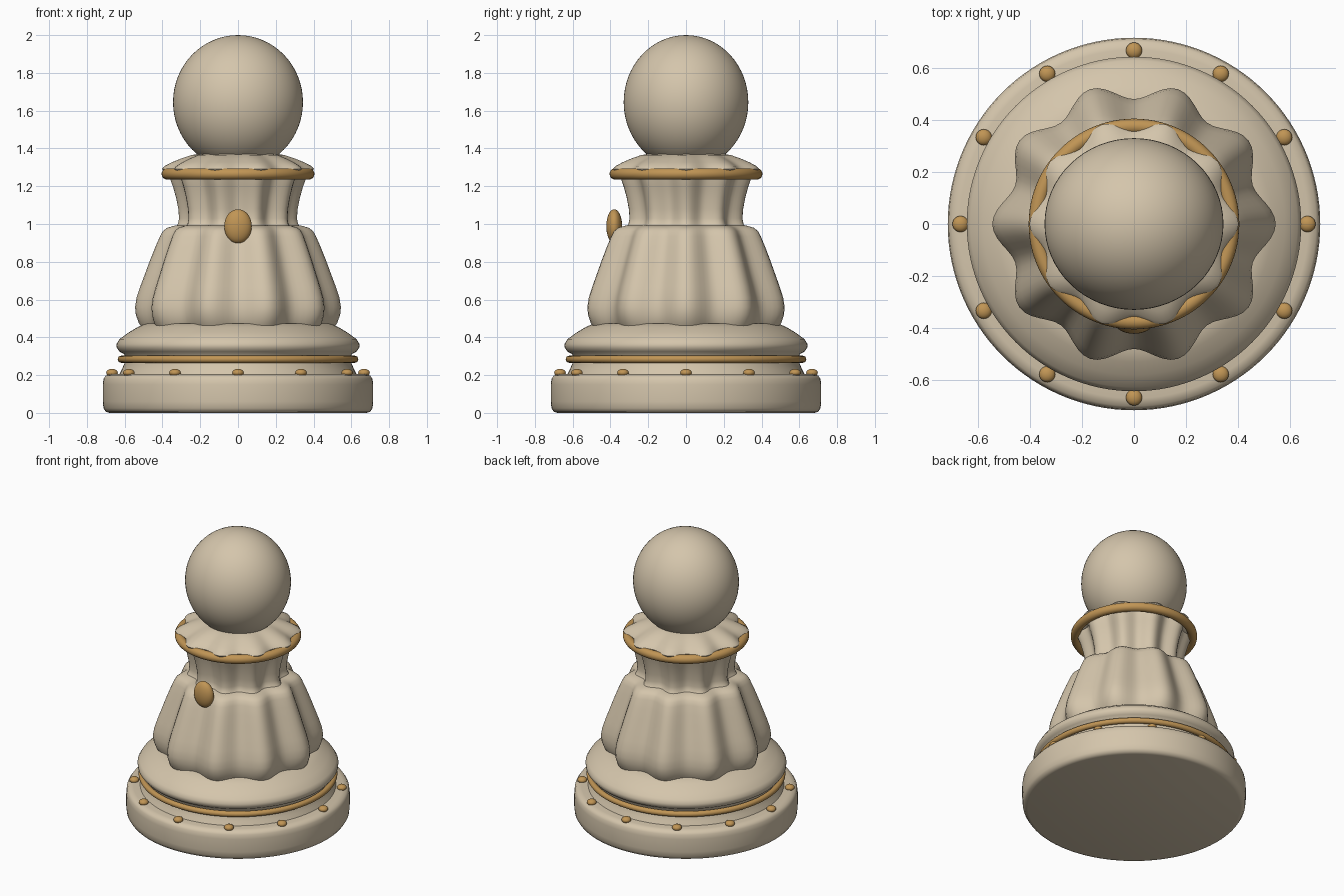
import bpy, math
from math import cos, sin, pi, radians

cube = bpy.data.objects.get("Cube")
if cube:
    bpy.data.objects.remove(cube, do_unlink=True)


def material(name, rgb):
    m = bpy.data.materials.new(name)
    m.use_nodes = True
    m.diffuse_color = (*rgb, 1)
    bsdf = m.node_tree.nodes["Principled BSDF"]
    bsdf.inputs["Base Color"].default_value = (*rgb, 1)
    bsdf.inputs["Roughness"].default_value = 0.6
    return m


STONE = material("warm stone", (0.66, 0.56, 0.41))
GOLD = material("old gold", (0.53, 0.30, 0.09))
LOBES = 10


def finish(obj, name, mat, angle=50):
    obj.name = name
    obj.data.materials.clear()
    obj.data.materials.append(mat)
    bpy.ops.object.select_all(action='DESELECT')
    obj.select_set(True)
    bpy.context.view_layer.objects.active = obj
    bpy.ops.object.shade_smooth_by_angle(angle=radians(angle))
    return obj


def lathe(name, profile, mat, segments=120):
    """Spin (radius, height, flute depth) points; flutes follow a cosine."""
    verts, faces = [], []
    for r, z, depth in profile:
        for i in range(segments):
            a = 2 * pi * i / segments
            rad = r - depth * (1 - cos(LOBES * a)) / 2
            verts.append((rad * cos(a), rad * sin(a), z))
    for k in range(len(profile) - 1):
        for i in range(segments):
            j = (i + 1) % segments
            faces.append((k * segments + i, k * segments + j,
                          (k + 1) * segments + j, (k + 1) * segments + i))
    faces.append(tuple(reversed(range(segments))))
    faces.append(tuple(range(len(verts) - segments, len(verts))))
    mesh = bpy.data.meshes.new(name)
    mesh.from_pydata(verts, [], faces)
    obj = bpy.data.objects.new(name, mesh)
    bpy.context.collection.objects.link(obj)
    return finish(obj, name, mat)


def plain(points):
    return [(r, z, 0) for r, z in points]


def ball(name, center, scale, mat, seg=32):
    bpy.ops.mesh.primitive_uv_sphere_add(segments=seg, ring_count=seg // 2,
                                         radius=1, location=center)
    obj = bpy.context.object
    obj.scale = scale
    return finish(obj, name, mat, 80)


def ring(name, z, major, minor):
    bpy.ops.mesh.primitive_torus_add(location=(0, 0, z), major_radius=major,
                                     minor_radius=minor, major_segments=96,
                                     minor_segments=16)
    return finish(bpy.context.object, name, GOLD, 80)


# Plinth and stepped moulding
lathe("base_plinth", plain([
    (0.68, 0), (0.70, 0.006), (0.712, 0.025), (0.716, 0.06), (0.716, 0.15),
    (0.712, 0.18), (0.70, 0.198), (0.67, 0.205), (0.58, 0.206)]), STONE)
lathe("base_moulding", plain([
    (0.63, 0.20), (0.615, 0.23), (0.602, 0.26), (0.597, 0.29), (0.602, 0.31),
    (0.628, 0.325), (0.642, 0.345), (0.643, 0.365), (0.628, 0.39),
    (0.58, 0.425), (0.53, 0.455), (0.49, 0.472), (0.42, 0.478)]), STONE)

# Fluted skirt
lathe("fluted_body", [
    (0.50, 0.44, 0.05), (0.525, 0.475, 0.055), (0.541, 0.52, 0.062),
    (0.545, 0.56, 0.065), (0.537, 0.61, 0.065), (0.517, 0.67, 0.062),
    (0.491, 0.74, 0.06), (0.465, 0.81, 0.057), (0.437, 0.88, 0.053),
    (0.413, 0.935, 0.048), (0.397, 0.963, 0.045), (0.375, 0.98, 0.042),
    (0.335, 0.991, 0.038), (0.28, 0.996, 0.035)], STONE)

# Fluted neck, flaring upward
lathe("fluted_neck", [
    (0.335, 0.98, 0.04), (0.318, 1.0, 0.04), (0.312, 1.03, 0.04),
    (0.316, 1.08, 0.04), (0.328, 1.14, 0.042), (0.345, 1.20, 0.044),
    (0.36, 1.24, 0.045), (0.365, 1.27, 0.045)], STONE)

# Scalloped collar
lathe("scalloped_collar", [
    (0.37, 1.265, 0.045), (0.395, 1.278, 0.047), (0.402, 1.292, 0.047),
    (0.390, 1.306, 0.046), (0.35, 1.327, 0.04), (0.30, 1.347, 0.03),
    (0.25, 1.364, 0.02), (0.19, 1.374, 0.008)], STONE)

# Round head, slightly narrower front to back
ball("head", (0, 0, 1.645), (0.344, 0.33, 0.355), STONE, 64)

# Gold trim
ring("collar_ring", 1.265, 0.375, 0.03)
ring("base_ring", 0.284, 0.618, 0.019)
ball("front_gem", (0, -0.38, 0.988), (0.073, 0.042, 0.09), GOLD)
for i in range(12):
    a = 2 * pi * i / 12
    ball(f"base_stud_{i + 1}", (0.667 * cos(a), 0.667 * sin(a), 0.212),
         (0.031, 0.031, 0.021), GOLD, 20)
